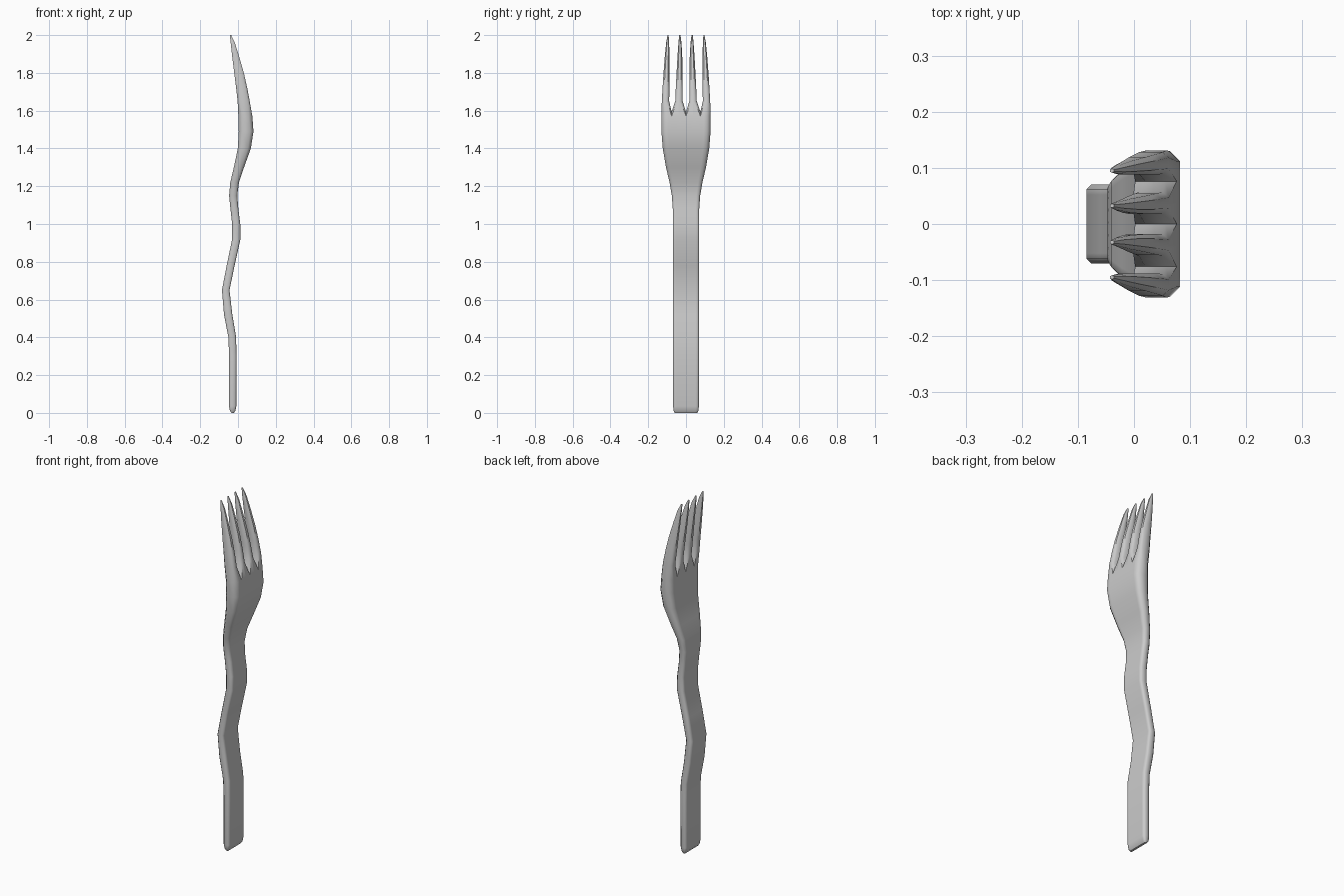
import bpy, bmesh, math

if "Cube" in bpy.data.objects:
    bpy.data.objects.remove(bpy.data.objects["Cube"])

bm = bmesh.new()

# Cross-column positions as fractions of the flat width (four strips, one per tine)
BODY_COLS = [-1, -.84, -.68, -.34, 0, .34, .68, .84, 1]
TINE_COLS = [-1, 0, 1]


def ring(z, x0, x1, y0, y1, c, cols):
    """Chamfered rectangle across the fork; c is the chamfer size."""
    mid, half = (y0 + y1) / 2, (y1 - y0) / 2
    cx, cy = min(c, (x1 - x0) * .35), min(c, half * .5)
    ys = [mid + f * (half - cy) for f in cols]
    pts = [(x0, y) for y in ys]
    pts += [(x0 + cx, y1), (x1 - cx, y1)]
    pts += [(x1, y) for y in reversed(ys)]
    pts += [(x1 - cx, y0), (x0 + cx, y0)]
    return [bm.verts.new((x, y, z)) for x, y in pts]


def bridge(a, b):
    n = len(a)
    for i in range(n):
        j = (i + 1) % n
        bm.faces.new((a[i], a[j], b[j], b[i]))


# Handle and head: z, back x, front x, half width, chamfer
SECTIONS = [
    (0.0, -.034, -.022, .060, .004),
    (.012, -.043, -.014, .066, .006),
    (.035, -.048, -.009, .068, .008),
    (.30, -.047, -.008, .069, .008),
    (.40, -.051, -.010, .069, .008),
    (.52, -.074, -.030, .069, .008),
    (.65, -.085, -.045, .070, .008),
    (.78, -.060, -.018, .070, .008),
    (.92, -.031, .013, .070, .008),
    (1.0, -.031, .012, .070, .008),
    (1.08, -.040, .002, .070, .009),
    (1.15, -.047, -.004, .075, .010),
    (1.22, -.041, .005, .087, .011),
    (1.30, -.022, .032, .106, .013),
    (1.40, -.001, .068, .123, .016),
    (1.49, .004, .082, .130, .018),
    (1.57, .002, .076, .131, .019),
]
rings = [ring(z, x0, x1, -w, w, c, BODY_COLS) for z, x0, x1, w, c in SECTIONS]
for a, b in zip(rings, rings[1:]):
    bridge(a, b)
bm.faces.new(list(reversed(rings[0])))

# Notch floors between the tines
top = rings[-1]
notch = {}
for k in (1, 2, 3):
    y = top[2 * k].co.y
    notch[k] = [bm.verts.new((x, y, 1.595)) for x in (.020, .056)]

# Tines: z, back x, front x, inner pair y range, outer pair y range
TINES = [
    (1.65, -.002, .062, (.018, .057), (.089, .128)),
    (1.72, -.010, .049, (.018, .054), (.088, .124)),
    (1.80, -.020, .031, (.018, .050), (.088, .119)),
    (1.89, -.031, .005, (.020, .045), (.088, .112)),
    (1.96, -.039, -.017, (.024, .040), (.089, .105)),
    (2.0, -.043, -.036, (.029, .036), (.092, .098)),
]
for k in range(4):
    right = top[9:11] if k == 3 else notch[k + 1]
    left = top[20:22] if k == 0 else notch[k][::-1]
    prev = (top[2 * k:2 * k + 3] + right
            + [top[19 - j] for j in (2 * k + 2, 2 * k + 1, 2 * k)] + left)
    for z, x0, x1, inner, outer in TINES:
        lo, hi = outer if k in (0, 3) else inner
        if k < 2:
            lo, hi = -hi, -lo
        cur = ring(z, x0, x1, lo, hi, .011, TINE_COLS)
        bridge(prev, cur)
        prev = cur
    bm.faces.new(prev)

bmesh.ops.recalc_face_normals(bm, faces=bm.faces[:])
mesh = bpy.data.meshes.new("fork")
bm.to_mesh(mesh)
bm.free()
fork = bpy.data.objects.new("fork", mesh)
bpy.context.collection.objects.link(fork)
bpy.context.view_layer.objects.active = fork
fork.select_set(True)
bpy.ops.object.shade_smooth_by_angle(angle=math.radians(50))
